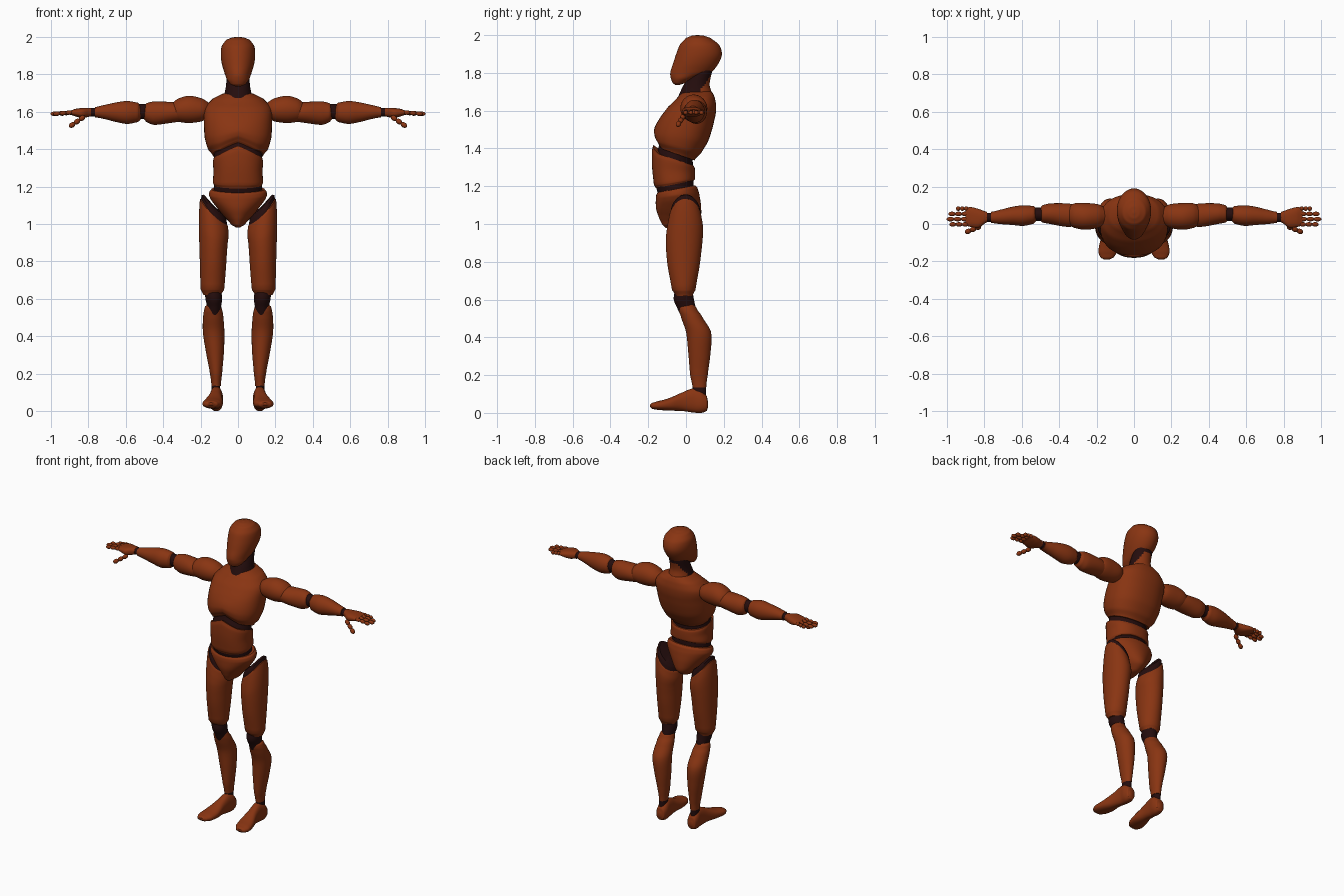
import bpy
import bmesh
import math
from mathutils import Vector, Matrix

cube = bpy.data.objects.get("Cube")
if cube:
    bpy.data.objects.remove(cube, do_unlink=True)

SEGMENTS = 40
STEPS = 5


def make_material(name, colour):
    material = bpy.data.materials.new(name)
    material.use_nodes = True
    material.diffuse_color = colour
    material.node_tree.nodes["Principled BSDF"].inputs["Base Color"].default_value = colour
    return material


shell = make_material("rust_shell", (.25, .035, .006, 1))
joint = make_material("dark_joint", (.018, .004, .004, 1))


def finish(name, bm, materials, mirrored):
    mesh = bpy.data.meshes.new(name)
    bmesh.ops.recalc_face_normals(bm, faces=bm.faces)
    bm.to_mesh(mesh)
    bm.free()
    for material in materials:
        mesh.materials.append(material)
    part = bpy.data.objects.new(name, mesh)
    bpy.context.collection.objects.link(part)
    if mirrored:
        part.modifiers.new("Mirror", 'MIRROR').use_mirror_merge = False
    bpy.context.view_layer.objects.active = part
    bpy.ops.object.select_all(action='DESELECT')
    part.select_set(True)
    bpy.ops.object.shade_smooth_by_angle(angle=math.radians(45))
    return part


def smooth_rings(rings):
    """Fill in rings along a smooth curve through the given ones."""
    result = []
    last = len(rings) - 1
    for i in range(last):
        before, start, end, after = (rings[max(0, min(last, i + k))] for k in (-1, 0, 1, 2))
        for step in range(STEPS):
            t = step / STEPS
            ring = []
            for a, b, c, d in zip(before, start, end, after):
                ring.append(b + (c - a) * t / 2 + (a - 2.5 * b + 2 * c - d / 2) * t * t
                            + (1.5 * (b - c) + (d - a) / 2) * t ** 3)
            ring[0] = start[0] + (end[0] - start[0]) * t
            result.append(ring)
    return result + [rings[-1]]


def loft(name, rings, axis='z', material=shell, mirrored=False, shape=None, square=1.0):
    """Oval sections: position along the axis, then low and high limits across it.
    A four-number ring is symmetric: position, half width, front, back."""
    rings = [r if len(r) == 5 else (r[0], -r[1], r[1], r[2], r[3]) for r in rings]
    bm = bmesh.new()
    loops = []
    for pos, a0, a1, b0, b1 in smooth_rings(rings):
        loop = []
        for s in range(SEGMENTS):
            angle = math.tau * s / SEGMENTS
            c, n = math.cos(angle), math.sin(angle)
            a = (a0 + a1) / 2 + (a1 - a0) / 2 * math.copysign(abs(c) ** square, c)
            b = (b0 + b1) / 2 + (b1 - b0) / 2 * math.copysign(abs(n) ** square, n)
            co = Vector({'x': (pos, a, b), 'y': (a, pos, b), 'z': (a, b, pos)}[axis])
            if shape:
                co.z = shape(co)
            loop.append(bm.verts.new(co))
        loops.append(loop)
    for low, high in zip(loops, loops[1:]):
        for s in range(SEGMENTS):
            n = (s + 1) % SEGMENTS
            bm.faces.new((low[s], low[n], high[n], high[s]))
    caps = [bm.faces.new(loops[0]), bm.faces.new(loops[-1])]
    bmesh.ops.poke(bm, faces=caps)
    return finish(name, bm, [material], mirrored)


def clamp(value):
    return max(0, min(1, value))


# Seam rules: arch under the ribs, tilt at the belt, sloped hip cut
def rib_arch(co):
    return (.05 - co.y) * .35 + .04 * clamp(1 - abs(co.x) / .1) * clamp(-co.y / .1)


def chest_edge(co):
    return co.z + rib_arch(co) * clamp((1.55 - co.z) / .215)


def belt_tilt(co):
    return (co.y + .16) * .2


def abdomen_edge(co):
    top = clamp((co.z - 1.19) / .12)
    return co.z + rib_arch(co) * top + belt_tilt(co) * (1 - top)


def pelvis_edge(co):
    return co.z + belt_tilt(co) * clamp((co.z - 1.05) / .12)


def hip_slope(co):
    return co.z - clamp((co.z - .85) / .29) * (.2 - co.x + 3 * co.y ** 2)


# Head and neck
loft("head", [(1.735, .015, -.055, -.035), (1.745, .038, -.07, -.005), (1.77, .058, -.08, .05),
              (1.8, .07, -.083, .13), (1.85, .085, -.068, .172), (1.9, .092, -.052, .19),
              (1.95, .087, -.032, .175), (1.985, .062, 0, .13), (1.997, .03, .03, .095),
              (2, .005, .055, .065)])
neck = loft("neck", [(1.62, .1, -.06, .15), (1.69, .075, -.035, .138),
                     (1.74, .064, -.01, .125), (1.82, .06, .03, .14)])
neck.data.materials.append(joint)
for face in neck.data.polygons:
    if face.center.y < .055 + (face.center.z - 1.68) * .7:
        face.material_index = 1

# Torso
loft("chest", [(1.335, .135, -.15, .045), (1.38, .162, -.166, .078), (1.45, .178, -.168, .118),
               (1.55, .182, -.145, .15), (1.62, .178, -.095, .16), (1.67, .135, -.045, .152),
               (1.695, .085, -.02, .14), (1.71, .04, .03, .12)], shape=chest_edge, square=.88)
loft("waist_core", [(1.12, .135, -.14, .045), (1.2, .128, -.158, .04),
                    (1.35, .13, -.162, .035), (1.46, .11, -.13, .03)], material=joint)
loft("abdomen", [(1.19, .128, -.16, .042), (1.2, .134, -.17, .047), (1.25, .131, -.18, .048),
                 (1.29, .134, -.18, .046), (1.305, .132, -.174, .04)],
     shape=abdomen_edge, square=.88)
loft("pelvis", [(1.165, .142, -.15, .05), (1.155, .152, -.157, .06), (1.13, .152, -.16, .07),
                (1.08, .112, -.158, .08), (1.03, .065, -.142, .075), (.995, .035, -.125, .03),
                (.98, .01, -.108, -.05)], shape=pelvis_edge)

# Arms
arm = dict(axis='x', mirrored=True)
loft("shoulder", [(.14, .01, .08, 1.58, 1.64), (.19, -.02, .105, 1.55, 1.67),
                  (.26, -.03, .112, 1.54, 1.685), (.32, -.02, .11, 1.547, 1.67),
                  (.37, .01, .085, 1.57, 1.635)], **arm)
loft("upper_arm", [(.28, -.01, .1, 1.55, 1.645), (.36, -.015, .11, 1.54, 1.652),
                   (.45, 0, .11, 1.53, 1.655), (.49, .008, .1, 1.545, 1.645),
                   (.502, .02, .085, 1.56, 1.63)], **arm)
loft("elbow", [(.48, .017, .087, 1.56, 1.64), (.55, .017, .087, 1.56, 1.64)], material=joint, **arm)
loft("forearm", [(.522, .015, .085, 1.555, 1.635), (.535, .002, .095, 1.545, 1.648),
                 (.59, -.01, .1, 1.535, 1.657), (.65, -.005, .092, 1.545, 1.65),
                 (.72, 0, .075, 1.562, 1.635), (.765, .006, .065, 1.57, 1.625)], **arm)
loft("wrist", [(.75, .012, .06, 1.575, 1.62), (.8, .012, .06, 1.575, 1.62)], material=joint, **arm)
loft("palm", [(.785, .01, .065, 1.575, 1.62), (.83, -.02, .08, 1.567, 1.62),
              (.87, -.016, .09, 1.575, 1.615), (.9, -.01, .088, 1.585, 1.605)], square=.8, **arm)


def finger(name, start, end, radius):
    """Three overlapping beads from knuckle to tip."""
    start, end = Vector(start), Vector(end)
    span = end - start
    turn = span.to_track_quat('Z', 'Y').to_matrix().to_4x4()
    stretch = Matrix.Diagonal((radius, radius, span.length / 5.4, 1))
    bm = bmesh.new()
    for bead in range(3):
        place = Matrix.Translation(start + span * (bead + .5) / 3)
        bmesh.ops.create_uvsphere(bm, u_segments=16, v_segments=10, radius=1,
                                  matrix=place @ turn @ stretch)
    finish(name, bm, [shell], True)


tips = {"index_finger": .985, "middle_finger": 1, "ring_finger": .99, "little_finger": .95}
for i, (name, tip) in enumerate(tips.items()):
    y = .028 * i - .002
    finger(name, (.885, y, 1.597), (tip, y, 1.588), .012)
finger("thumb", (.82, -.012, 1.575), (.9, -.045, 1.52), .014)

# Legs
thigh = [(.62, .09, .185, -.055, .035), (.65, .074, .199, -.074, .05), (.8, .062, .204, -.1, .075),
         (.95, .055, .208, -.107, .088), (1.05, .05, .208, -.1, .09), (1.13, .055, .203, -.088, .08),
         (1.145, .065, .19, -.075, .07)]
loft("thigh", thigh, mirrored=True, shape=hip_slope)
hip = [(z + .03, x0 + .006, x1 - .008, y0 + .008, y1 - .006) for z, x0, x1, y0, y1 in thigh[3:]]
loft("hip_joint", hip, material=joint, mirrored=True, shape=hip_slope)
loft("knee", [(.49, .095, .165, -.02, .05), (.56, .09, .166, -.048, .05),
              (.6, .085, .174, -.065, .042), (.65, .09, .178, -.06, .035)],
     material=joint, mirrored=True)
loft("shin", [(.135, .092, .142, .035, .107), (.2, .085, .15, .022, .115),
              (.32, .075, .172, .012, .13), (.43, .073, .188, 0, .132),
              (.52, .08, .185, -.03, .08), (.56, .09, .176, -.037, .053),
              (.57, .1, .165, -.025, .045)], mirrored=True)
loft("ankle", [(.09, .095, .141, .035, .105), (.16, .095, .141, .035, .105)],
     material=joint, mirrored=True)
loft("foot", [(.117, .105, .13, .03, .06), (.11, .088, .145, .01, .09), (.08, .08, .152, 0, .12),
              (.04, .083, .15, .002, .13), (-.02, .085, .158, .01, .108), (-.09, .08, .18, .012, .078),
              (-.15, .09, .19, .016, .062), (-.18, .11, .178, .022, .053),
              (-.19, .13, .16, .032, .045)], axis='y', mirrored=True, square=.85)
